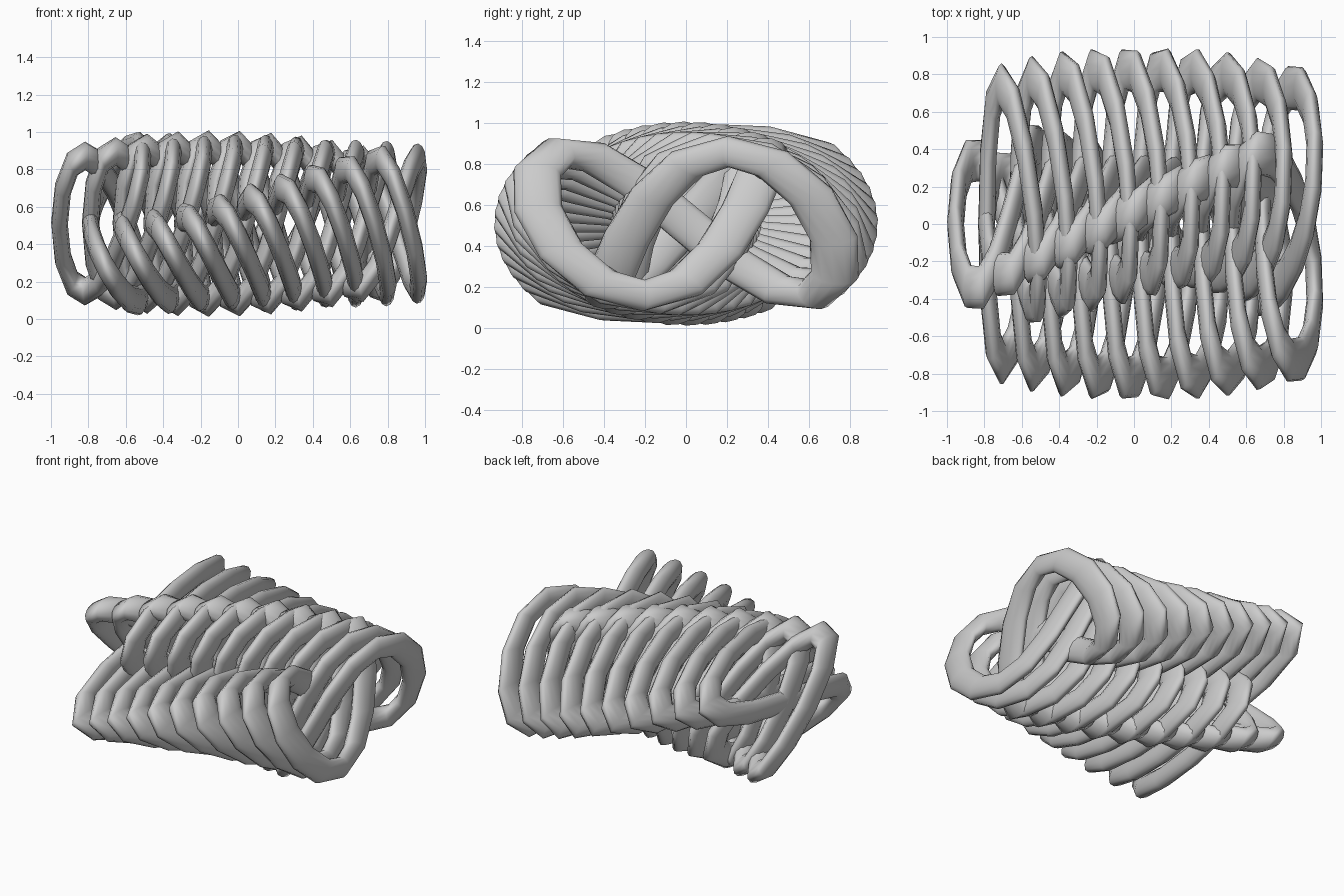
import bpy
from math import sin, cos, pi, radians

if "Cube" in bpy.data.objects:
    bpy.data.objects.remove(bpy.data.objects["Cube"])

COUNT = 10            # number of stacked links
PITCH = 0.164         # spacing along x
STEP = 7.4            # twist per link, degrees
SX, SZ = 0.38, 0.645  # squash of the whole stack
SEGS = 32             # segments along each knot


def knot_points(angle):
    """Trefoil path with its two-fold axis on x, turned about x."""
    pts = []
    for i in range(SEGS):
        t = 2 * pi * i / SEGS
        s = 0.0885 / SX * (0.85 * cos(t) - 2 * cos(2 * t) + 0.09 * cos(5 * t))
        u = 0.273 * (0.85 * sin(t) + 2 * sin(2 * t) - 0.09 * sin(5 * t))
        w = -0.545 * sin(3 * t)
        pts.append((s,
                    u * cos(angle) - w * sin(angle),
                    u * sin(angle) + w * cos(angle)))
    return pts


def knot_link(index):
    """One round tube bent along the knot path."""
    cu = bpy.data.curves.new("knot_link", 'CURVE')
    cu.dimensions = '3D'
    cu.bevel_depth = 0.119
    cu.bevel_resolution = 4
    sp = cu.splines.new('POLY')
    pts = knot_points(radians(STEP * (COUNT - 1 - index)))
    sp.points.add(len(pts) - 1)
    for p, co in zip(sp.points, pts):
        p.co = (*co, 1)
    sp.use_cyclic_u = True
    sp.use_smooth = True
    ob = bpy.data.objects.new(f"knot_link_{index + 1}", cu)
    bpy.context.collection.objects.link(ob)
    ob.scale = (SX, 1, SZ)
    ob.location = (-0.694 + PITCH * index, 0, 0.51)
    return ob


# Twisted stack of links
links = [knot_link(i) for i in range(COUNT)]

# Turn the tubes into smooth meshes
bpy.ops.object.select_all(action='DESELECT')
for ob in links:
    ob.select_set(True)
bpy.context.view_layer.objects.active = links[0]
bpy.ops.object.convert(target='MESH')
bpy.ops.object.shade_smooth()
